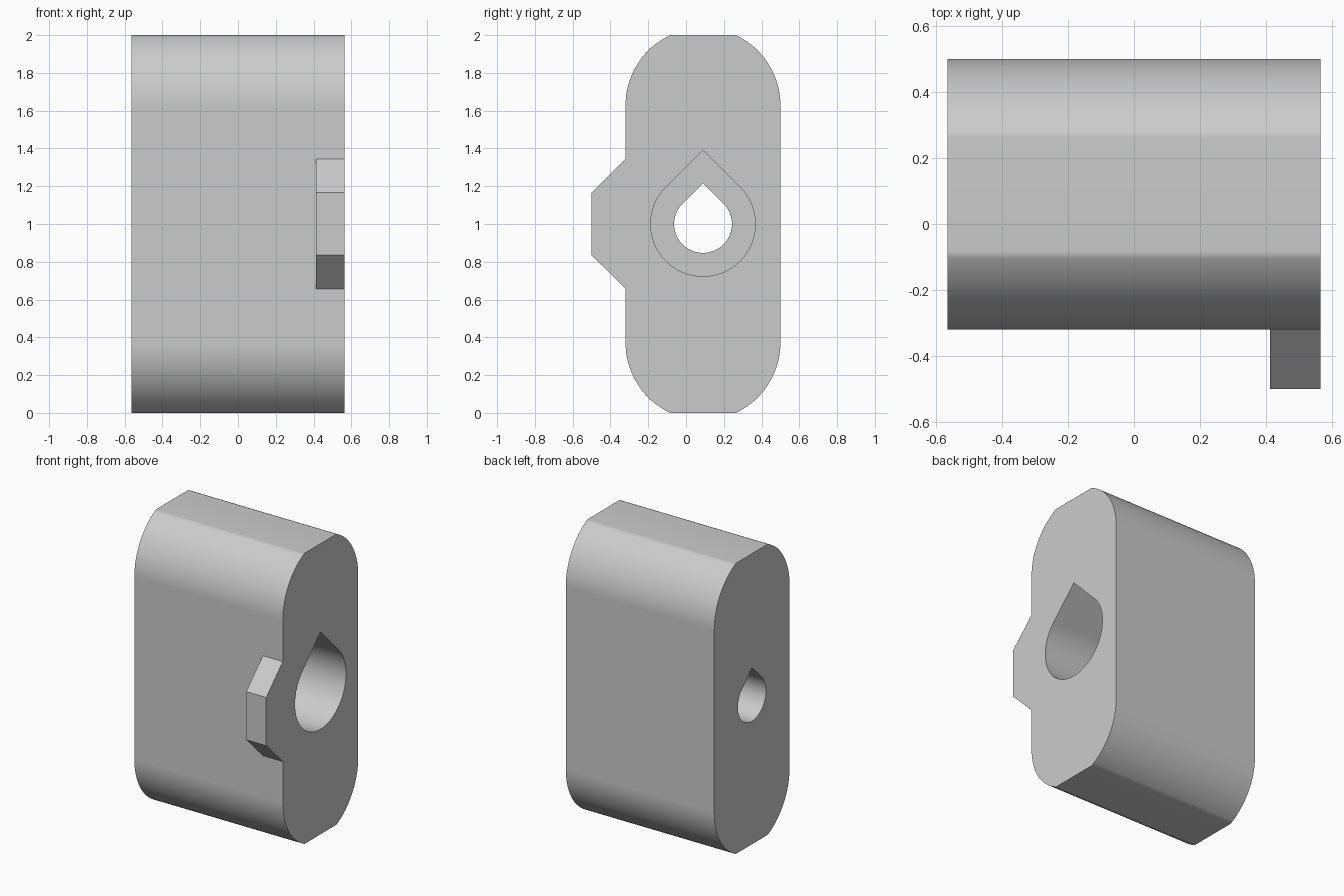
import bpy, bmesh, math

cube = bpy.data.objects.get("Cube")
if cube:
    bpy.data.objects.remove(cube, do_unlink=True)

HALF = 0.565      # half length along x
CY = 0.09         # centre line of the body and hole
R = 0.41          # rounded end radius

grey = bpy.data.materials.new("plain grey")
grey.use_nodes = True
colour = (0.6, 0.6, 0.6, 1)
grey.diffuse_color = colour
grey.node_tree.nodes["Principled BSDF"].inputs["Base Color"].default_value = colour


def prism(name, profile, x0, x1):
    """Extrude a (y, z) profile from x0 to x1."""
    bm = bmesh.new()
    face = bm.faces.new([bm.verts.new((x0, y, z)) for y, z in profile])
    out = bmesh.ops.extrude_face_region(bm, geom=[face])["geom"]
    moved = [v for v in out if isinstance(v, bmesh.types.BMVert)]
    bmesh.ops.translate(bm, verts=moved, vec=(x1 - x0, 0, 0))
    bmesh.ops.recalc_face_normals(bm, faces=bm.faces)
    mesh = bpy.data.meshes.new(name)
    bm.to_mesh(mesh)
    bm.free()
    mesh.materials.append(grey)
    obj = bpy.data.objects.new(name, mesh)
    bpy.context.collection.objects.link(obj)
    return obj


def arc(cy, cz, r, a0, a1, n):
    angles = [math.radians(a0 + (a1 - a0) * i / n) for i in range(n + 1)]
    return [(cy + r * math.cos(a), cz + r * math.sin(a)) for a in angles]


def teardrop(r):
    """Circle with a 45 degree pointed roof."""
    return arc(CY, 1, r, 135, 405, 60) + [(CY, 1 + r * math.sqrt(2))]


def combine(target, tool, operation):
    mod = target.modifiers.new("cut", 'BOOLEAN')
    mod.operation = operation
    mod.solver = 'EXACT'
    mod.object = tool
    bpy.context.view_layer.objects.active = target
    bpy.ops.object.modifier_apply(modifier=mod.name)
    bpy.data.objects.remove(tool, do_unlink=True)


# Body: rounded slab with flattened top and bottom
flat = 65
cz = 2 - R * math.sin(math.radians(flat))
outline = []
for start, end, z in ((0, flat, cz), (180 - flat, 180, cz),
                      (180, 180 + flat, 2 - cz), (360 - flat, 360, 2 - cz)):
    outline += arc(CY, z, R, start, end, 20)
body = prism("body", outline, -HALF, HALF)

# Chamfered locating tab on the front, flush with the left end
front = CY - R
tab = prism("locating_tab", [(front + 0.05, 1.345), (front, 1.345), (-0.5, 1.167),
                             (-0.5, 0.835), (front, 0.657), (front + 0.05, 0.657)],
            0.413, HALF)
combine(body, tab, 'UNION')

# Stepped teardrop hole
combine(body, prism("through_hole", teardrop(0.153), -1, 1), 'DIFFERENCE')
combine(body, prism("counterbore", teardrop(0.277), -0.25, 1), 'DIFFERENCE')

# Smooth the curved walls, keeping the flats flat
bpy.ops.object.select_all(action='DESELECT')
body.select_set(True)
bpy.context.view_layer.objects.active = body
bpy.ops.object.shade_smooth_by_angle(angle=math.radians(30))
weighted = body.modifiers.new("weighted normals", 'WEIGHTED_NORMAL')
weighted.keep_sharp = True
